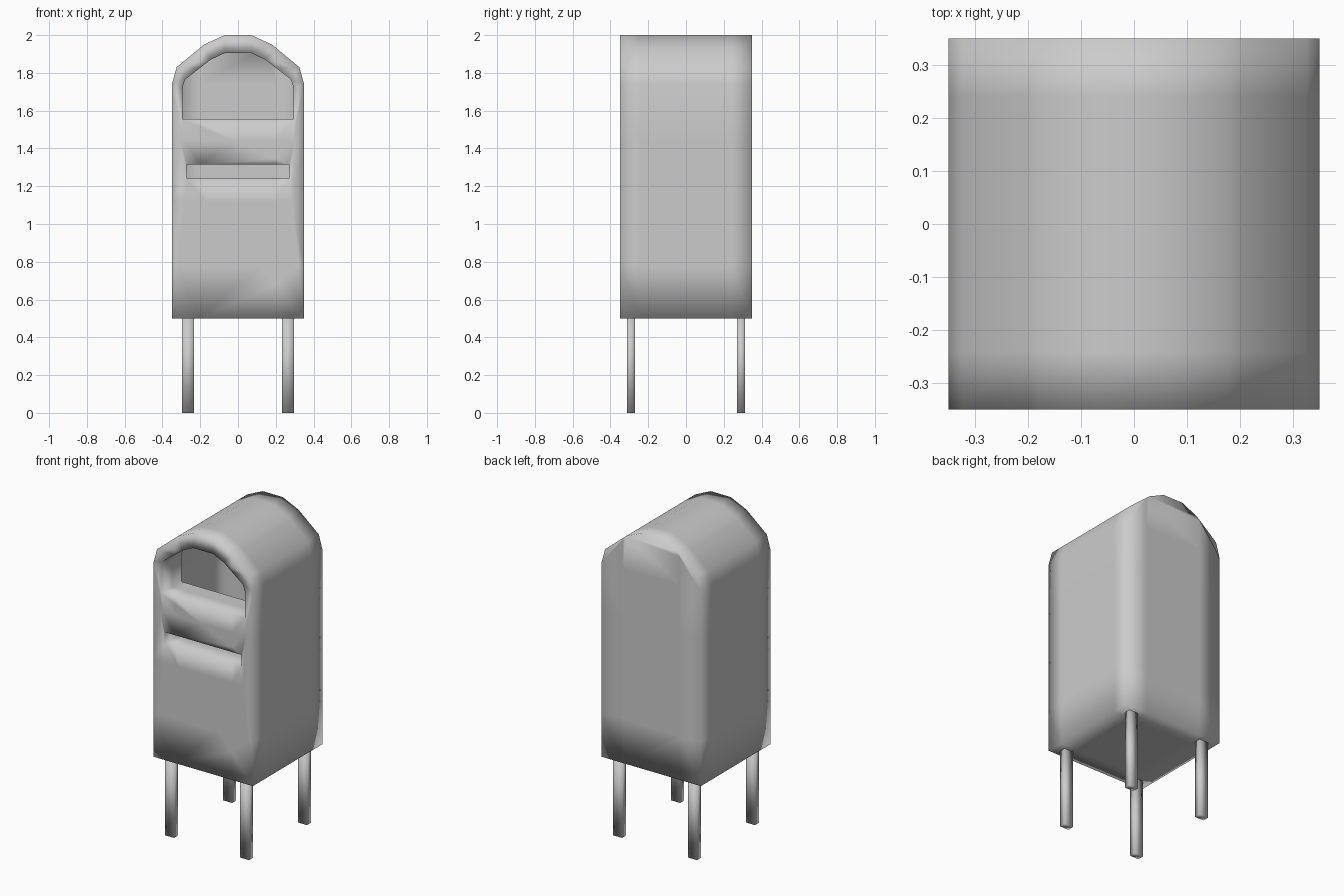
import bpy, bmesh
from mathutils import Vector

if "Cube" in bpy.data.objects:
    bpy.data.objects.remove(bpy.data.objects["Cube"])

FRONT, BACK, DEPTH = -0.35, 0.35, 0.2


def mirrored(half):
    """Close a right-hand half outline (bottom to top) into a symmetric loop."""
    return half + [(-x, z) for x, z in reversed(half)]


def loop_edges(bm, points):
    verts = [bm.verts.new((x, FRONT, z)) for x, z in points]
    return [bm.edges.new((a, b)) for a, b in zip(verts, verts[1:] + verts[:1])]


def extrude_back(bm, edges, dist):
    """Extrude a loop along +y and return the new edges."""
    geom = bmesh.ops.extrude_edge_only(bm, edges=edges)["geom"]
    bmesh.ops.translate(bm, vec=(0, dist, 0),
                        verts=[g for g in geom if isinstance(g, bmesh.types.BMVert)])
    verts = {g for g in geom if isinstance(g, bmesh.types.BMVert)}
    return [g for g in geom if isinstance(g, bmesh.types.BMEdge)
            and all(v in verts for v in g.verts)]


def add_object(name, bm):
    mesh = bpy.data.meshes.new(name)
    bm.to_mesh(mesh)
    bm.free()
    mesh.polygons.foreach_set("use_smooth", [True] * len(mesh.polygons))
    obj = bpy.data.objects.new(name, mesh)
    bpy.context.collection.objects.link(obj)
    return obj


# Hollow arched box with an arched door opening and a thin slot in the front
outer = mirrored([(0.35, 0.5), (0.35, 1.74), (0.325, 1.83), (0.18, 1.95), (0.07, 2.0)])
opening = mirrored([(0.295, 1.555), (0.295, 1.72), (0.28, 1.765), (0.145, 1.87), (0.07, 1.905)])
slot = mirrored([(0.27, 1.24), (0.27, 1.315)])

bm = bmesh.new()
shell = loop_edges(bm, outer)
holes = [loop_edges(bm, opening), loop_edges(bm, slot)]
bmesh.ops.triangle_fill(bm, use_beauty=True, edges=shell + holes[0] + holes[1],
                        normal=(0, -1, 0))
back = extrude_back(bm, shell, BACK - FRONT)
bmesh.ops.triangle_fill(bm, use_beauty=True, edges=back, normal=(0, 1, 0))
# Flanges running inward from both openings
for hole in holes:
    extrude_back(bm, hole, DEPTH)
# Support loops that keep the soft shading near the corners
for axis, values in (((1, 0, 0), (-0.2, 0.2)), ((0, 1, 0), (-0.24, 0.24)),
                     ((0, 0, 1), (0.78, 1.12, 1.44))):
    for value in values:
        bmesh.ops.bisect_plane(bm, geom=bm.verts[:] + bm.edges[:] + bm.faces[:],
                               plane_co=Vector(axis) * value, plane_no=axis)
bmesh.ops.recalc_face_normals(bm, faces=bm.faces[:])
add_object("box_body", bm)

# Four square legs, mirrored from one
bm = bmesh.new()
bmesh.ops.create_cube(bm, size=1)
bmesh.ops.scale(bm, vec=(0.064, 0.042, 0.5), verts=bm.verts)
bmesh.ops.translate(bm, vec=(0.264, -0.292, 0.25), verts=bm.verts)
legs = add_object("legs", bm)
mirror = legs.modifiers.new("mirror", "MIRROR")
mirror.use_axis = (True, True, False)
